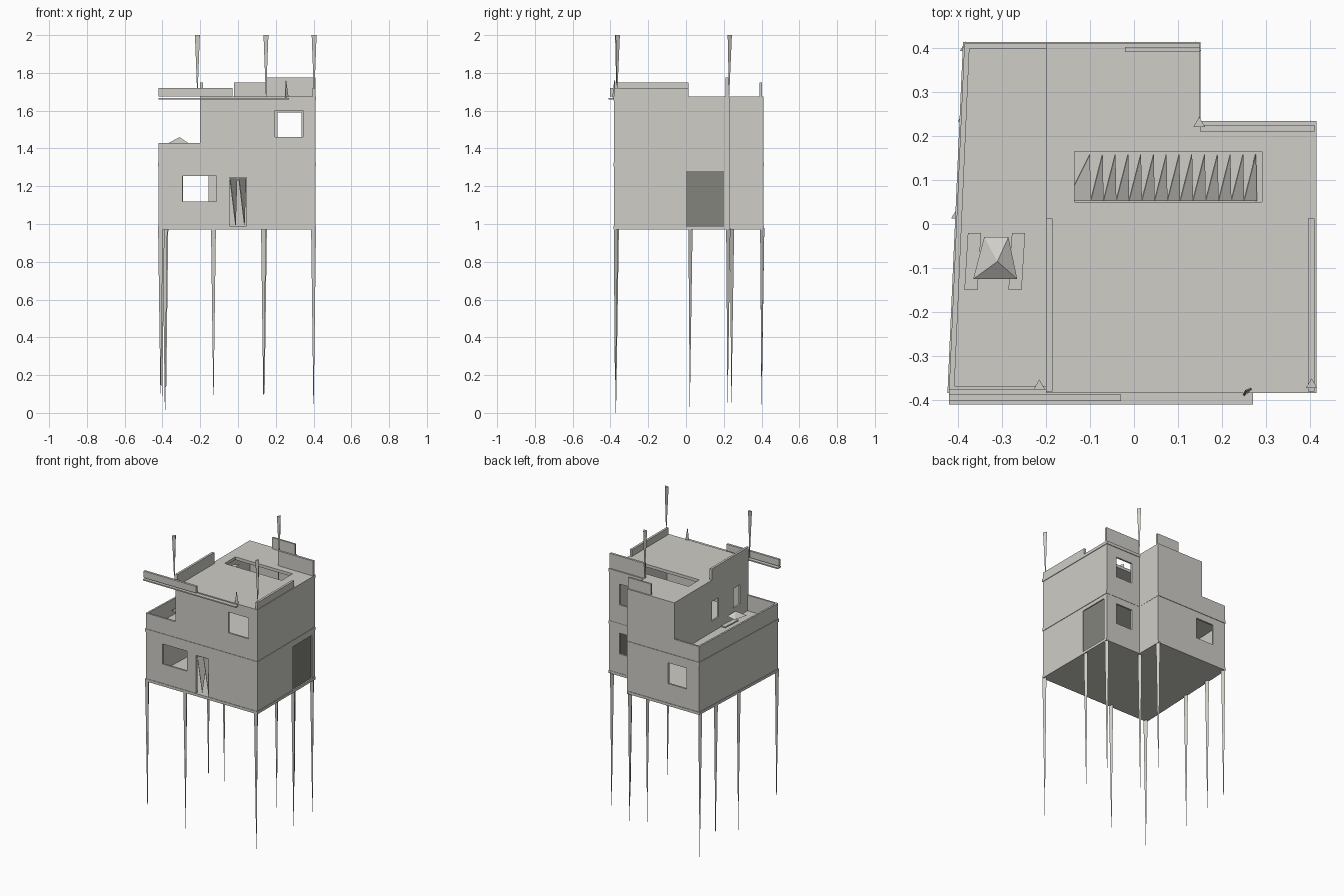
import bpy, bmesh
from mathutils import Vector

if "Cube" in bpy.data.objects:
    bpy.data.objects.remove(bpy.data.objects["Cube"])


def material(name, rgb):
    m = bpy.data.materials.new(name)
    m.diffuse_color = (*rgb, 1)
    m.use_nodes = True
    m.node_tree.nodes["Principled BSDF"].inputs["Base Color"].default_value = m.diffuse_color
    return m


GREY = material("concrete grey", (0.62, 0.61, 0.57))
DARK = material("dark door grey", (0.23, 0.23, 0.20))


def make(name, verts, faces, thick=0, mat=GREY):
    """Mesh object; optional inward thickness."""
    me = bpy.data.meshes.new(name)
    me.from_pydata([tuple(v) for v in verts], [], faces)
    me.materials.append(mat)
    ob = bpy.data.objects.new(name, me)
    bpy.context.collection.objects.link(ob)
    if thick:
        s = ob.modifiers.new("thickness", 'SOLIDIFY')
        s.thickness, s.offset = thick, -1
    return ob


def cells(name, us, vs, keep, place, thick, mat=GREY):
    """Sheet of grid cells with some left out, placed by a function."""
    us, vs = sorted(set(us)), sorted(set(vs))
    verts = [place(u, v) for v in vs for u in us]
    n, faces = len(us), []
    for j in range(len(vs) - 1):
        for i in range(n - 1):
            if keep((us[i] + us[i + 1]) / 2, (vs[j] + vs[j + 1]) / 2):
                a = j * n + i
                faces.append((a, a + 1, a + n + 1, a + n))
    return make(name, verts, faces, thick, mat)


def wall(name, p0, p1, z0, z1, holes=()):
    """Wall from p0 to p1 (outside on the right), holes are (u0, u1, z0, z1)."""
    p0, p1 = Vector((*p0, 0)), Vector((*p1, 0))
    d, length = (p1 - p0).normalized(), (p1 - p0).length
    us, zs = [0, length], [z0, z1]
    for h in holes:
        us += h[:2]
        zs += h[2:]
    return cells(name, us, zs,
                 lambda u, z: not any(h[0] < u < h[1] and h[2] < z < h[3] for h in holes),
                 lambda u, z: p0 + d * u + Vector((0, 0, z)), 0.012)


def box(name, x0, x1, y0, y1, z0, z1, mat=GREY):
    v = [(x, y, z) for z in (z0, z1) for x, y in ((x0, y0), (x1, y0), (x1, y1), (x0, y1))]
    return make(name, v, [(3, 2, 1, 0), (4, 5, 6, 7)] +
                [(i, (i + 1) % 4, (i + 1) % 4 + 4, i + 4) for i in range(4)], 0, mat)


def slab(name, outline, z0, z1, grow):
    n = len(outline)
    v = [(x * grow, y * grow, z) for z in (z0, z1) for x, y in outline]
    return make(name, v, [tuple(range(n))[::-1], tuple(range(n, 2 * n))] +
                [(i, (i + 1) % n, (i + 1) % n + n, i + n) for i in range(n)])


def spike(name, x, y, tip, top, r):
    """Thin three-sided taper, pointed at the tip."""
    bm = bmesh.new()
    bmesh.ops.create_cone(bm, cap_ends=True, segments=3, radius1=0.0005, radius2=r,
                          depth=abs(top - tip))
    me = bpy.data.meshes.new(name)
    bm.to_mesh(me)
    bm.free()
    me.materials.append(GREY)
    ob = bpy.data.objects.new(name, me)
    ob.location = (x, y, (tip + top) / 2)
    bpy.context.collection.objects.link(ob)


# Storey outlines
A, B, C, D, E, F = ((-0.42, -0.38), (0.41, -0.38), (0.41, 0.23),
                    (0.15, 0.23), (0.15, 0.41), (-0.385, 0.41))
UA, UF = (-0.2, -0.38), (-0.2, 0.41)

# Floors
slab("ground_floor", (A, B, C, D, E, F), 0.972, 0.99, 1.008)
slab("middle_floor", (A, B, C, D, E, F), 1.305, 1.325, 1.008)

# Lower storey walls
lo, hi = 0.985, 1.31
wall("lower_front_wall", A, B, lo, hi, [(0.125, 0.305, 1.12, 1.255), (0.375, 0.465, 0.99, 1.245)])
wall("lower_right_wall", B, C, lo, hi, [(0.38, 0.58, 0.99, 1.28)])
wall("lower_side_back_wall", C, D, lo, hi, [(0.075, 0.2, 1.12, 1.26)])
wall("lower_step_wall", D, E, lo, hi)
wall("lower_back_wall", E, F, lo, hi, [(0.305, 0.44, 1.12, 1.26)])
wall("lower_left_wall", F, A, lo, hi)
box("wide_side_door", 0.397, 0.404, 0.0, 0.2, 0.99, 1.28, DARK)

# Upper storey walls
lo, hi = 1.32, 1.66
wall("upper_front_wall", UA, B, lo, hi, [(0.395, 0.545, 1.46, 1.6)])
wall("upper_right_wall", B, C, lo, hi)
wall("upper_side_back_wall", C, D, lo, hi, [(0.075, 0.2, 1.45, 1.59)])
wall("upper_step_wall", D, E, lo, hi)
wall("upper_back_wall", E, UF, lo, hi)
wall("upper_left_wall", UF, UA, lo, hi, [(0.4, 0.47, 1.4, 1.53), (0.63, 0.70, 1.4, 1.53)])

# Roof with stair opening
cells("roof", [-0.2, -0.135, 0.15, 0.29, 0.414], [-0.384, 0.05, 0.165, 0.234, 0.41],
      lambda x, y: not (-0.135 < x < 0.29 and 0.05 < y < 0.165) and not (x > 0.15 and y > 0.234),
      lambda x, y: (x, y, 1.675), 0.02)
box("front_ledge", -0.42, 0.27, -0.41, -0.375, 1.66, 1.668)

# Roof parapets
box("front_parapet", -0.42, -0.03, -0.402, -0.387, 1.675, 1.72)
box("back_parapet", -0.02, 0.15, 0.39, 0.402, 1.67, 1.75)
box("side_back_parapet", 0.15, 0.41, 0.21, 0.225, 1.67, 1.775)
box("right_parapet", 0.395, 0.41, -0.38, 0.012, 1.67, 1.72)
box("left_parapet", -0.2, -0.185, -0.38, 0.012, 1.67, 1.75)

# Terrace parapets
wall("terrace_front_parapet", A, UA, 1.32, 1.43)
wall("terrace_left_parapet", F, A, 1.32, 1.43)
wall("terrace_back_parapet", UF, F, 1.32, 1.43)

# Terrace table and benches
make("terrace_table", [(-0.365, -0.125, 1.43), (-0.265, -0.125, 1.43), (-0.285, -0.03, 1.44),
                       (-0.34, -0.03, 1.43), (-0.31, -0.085, 1.46)],
     [(0, 1, 4), (1, 2, 4), (2, 3, 4), (3, 0, 4), (3, 2, 1, 0)])
for name, x in (("left_bench", -0.385), ("right_bench", -0.285)):
    make(name, [(x, -0.15, 1.37), (x + 0.03, -0.15, 1.37), (x + 0.038, -0.02, 1.37),
                (x + 0.008, -0.02, 1.37)], [(0, 1, 2, 3)], 0.01)

# Stair treads, rising to the left
for i in range(14):
    x, z = 0.25 - i * 0.029, 1.335 + i * 0.023
    w = 0.055 if i == 13 else 0.029
    make("stair_tread", [(x + 0.029 - w, 0.052, z + 0.023), (x + 0.029, 0.052, z),
                         (x + 0.027, 0.158, z + 0.002)], [(0, 1, 2)], 0.003)

# Broken front door leaves
for x in (-0.025, 0.022):
    make("front_door_leaf", [(x - 0.02, -0.372, 1.24), (x + 0.018, -0.31, 1.24),
                             (x + 0.01, -0.36, 0.995)], [(0, 1, 2)], 0.004)

# Tapered legs
for x, y, tip in ((-0.41, -0.375, 0.06), (-0.13, -0.37, 0.05), (0.4, -0.375, 0.0),
                  (0.4, 0.02, 0.03), (0.4, 0.22, 0.02), (0.135, 0.22, 0.03),
                  (0.14, 0.4, 0.06), (-0.382, 0.4, 0.01), (-0.387, 0.24, 0.03),
                  (-0.402, 0.02, 0.05)):
    spike("leg", x, y, tip, 0.98, 0.015)

# Roof posts, widest at the top
for x, y in ((-0.215, -0.368), (0.148, 0.228), (0.403, -0.365)):
    spike("roof_post", x, y, 1.67, 2.0, 0.015)

# Small roof shard
make("roof_shard", [(0.25, -0.39, 1.67), (0.268, -0.375, 1.67), (0.255, -0.38, 1.76)],
     [(0, 1, 2)], 0.004)
